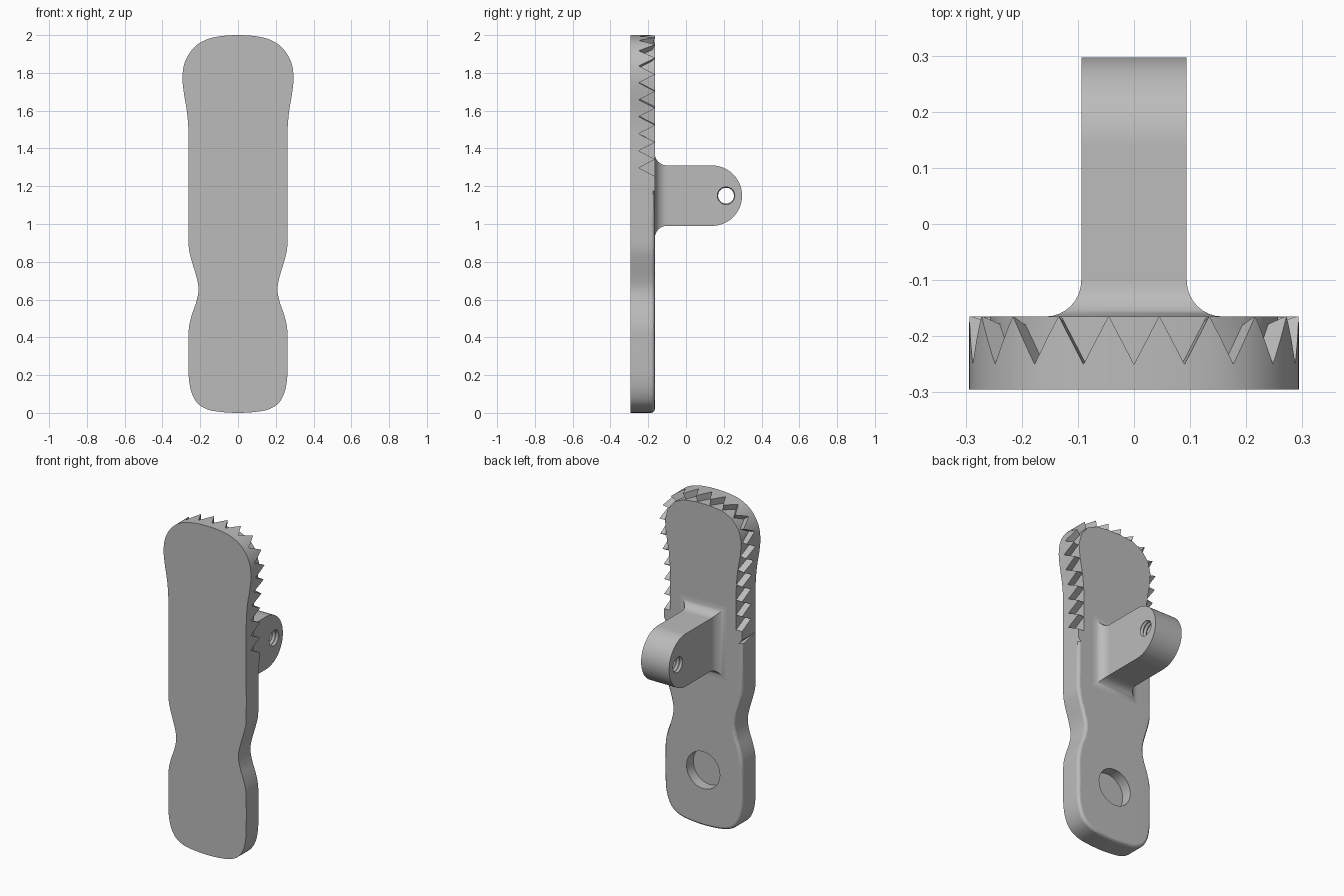
import bpy, bmesh, math
from mathutils import Vector

if "Cube" in bpy.data.objects:
    bpy.data.objects.remove(bpy.data.objects["Cube"], do_unlink=True)

FRONT, BACK = -0.295, -0.165

grey = bpy.data.materials.new("plain grey")
grey.use_nodes = True
grey.diffuse_color = (0.5, 0.5, 0.5, 1)
grey.node_tree.nodes["Principled BSDF"].inputs["Base Color"].default_value = (0.5, 0.5, 0.5, 1)


def make(name, bm):
    bmesh.ops.recalc_face_normals(bm, faces=bm.faces)
    mesh = bpy.data.meshes.new(name)
    bm.to_mesh(mesh)
    bm.free()
    mesh.materials.append(grey)
    ob = bpy.data.objects.new(name, mesh)
    bpy.context.collection.objects.link(ob)
    return ob


def activate(ob):
    bpy.ops.object.select_all(action='DESELECT')
    ob.select_set(True)
    bpy.context.view_layer.objects.active = ob


def loft(rings, capped=True):
    """Skin a list of equal-length closed rings."""
    bm = bmesh.new()
    rows = [[bm.verts.new(p) for p in ring] for ring in rings]
    for a, b in zip(rows, rows[1:]):
        for i in range(len(a)):
            j = (i + 1) % len(a)
            bm.faces.new((a[i], a[j], b[j], b[i]))
    if capped:
        bm.faces.new(rows[0])
        bm.faces.new(rows[-1])
    return bm


def cut(target, cutter):
    cutter.hide_render = True
    activate(target)
    mod = target.modifiers.new("cut", 'BOOLEAN')
    mod.operation, mod.solver, mod.object = 'DIFFERENCE', 'EXACT', cutter
    bpy.ops.object.modifier_apply(modifier=mod.name)
    bpy.data.objects.remove(cutter, do_unlink=True)


def finish(ob):
    activate(ob)
    bpy.ops.object.shade_smooth_by_angle(angle=math.radians(30))
    mod = ob.modifiers.new("clean shading", 'WEIGHTED_NORMAL')
    mod.keep_sharp = True


def spline(points, steps):
    """Closed smooth curve through the points."""
    out, n = [], len(points)
    for i in range(n):
        a, b, c, d = (Vector(points[(i + k) % n]) for k in (-1, 0, 1, 2))
        for s in range(steps):
            t = s / steps
            out.append(0.5 * (2 * b + (c - a) * t + (2 * a - 5 * b + 4 * c - d) * t * t
                              + (3 * b - a - 3 * c + d) * t ** 3))
    return out


# Plate outline: right half from bottom to top, then mirrored
half = [(0, 0), (.09, .005), (.16, .018), (.213, .05), (.245, .105), (.26, .18), (.262, .27),
        (.262, .36), (.26, .45), (.244, .52), (.22, .59), (.209, .655), (.22, .72), (.244, .80),
        (.26, .87), (.262, .96), (.262, 1.08), (.262, 1.2), (.262, 1.32), (.262, 1.42),
        (.263, 1.51), (.271, 1.6), (.286, 1.69), (.294, 1.77), (.285, 1.845), (.253, 1.91),
        (.2, 1.96), (.12, 1.99), (0, 2)]
STEPS = 5
outline = spline(half + [(-x, z) for x, z in half[-2:0:-1]], STEPS)

# Plate with rounded front rim, and rounded back rim below the teeth
bm = loft([[(p.x, y, p.y) for p in outline] for y in (FRONT, BACK)])


def rim(y, top):
    return [e for e in bm.edges if all(abs(v.co.y - y) < 1e-4 and v.co.z < top for v in e.verts)]


for y, top, size in ((FRONT, 3, .015), (BACK, 1.19, .02)):
    bmesh.ops.bevel(bm, geom=rim(y, top), offset=size, segments=3, profile=0.5,
                    affect='EDGES', clamp_overlap=False)
plate = make("plate", bm)

# V notches along the upper back rim, evenly spaced from the top centre
edge = outline[:(len(half) - 1) * STEPS + 1][::-1]
spans = [(a, b) for a, b in zip(edge, edge[1:])]
pitch = sum((b - a).length for a, b in spans if b.y > 1.285) / 10


def walk(distance):
    for a, b in spans:
        length = (b - a).length
        if distance <= length:
            return a.lerp(b, distance / length), (b - a).normalized()
        distance -= length


def notch(point, tangent):
    outward = Vector((-tangent.y, tangent.x))
    apex, mouth = -0.25, BACK + 0.012
    wide = 0.49 * pitch * (mouth - apex) / (BACK - apex)
    rings = []
    for depth in (-0.04, 0.03):
        c = point + outward * depth
        l, r = c - tangent * wide, c + tangent * wide
        rings.append([(c.x, apex, c.y), (l.x, mouth, l.y), (r.x, mouth, r.y)])
    return make("notch_cutter", loft(rings))


for i in range(11):
    p, t = walk(i * pitch)
    if i == 0:
        t = Vector((1, 0))
    cut(plate, notch(p, t))
    if i:
        cut(plate, notch(Vector((-p.x, p.y)), Vector((t.x, -t.y))))


# Round recess in the lower back
def circle(radius, count=48):
    return [(radius * math.cos(2 * math.pi * k / count), radius * math.sin(2 * math.pi * k / count))
            for k in range(count)]


cut(plate, make("recess_cutter", loft([[(u, y, .34 + v) for u, v in circle(.112)]
                                       for y in (BACK - .065, BACK + .05)])))
finish(plate)

# Mounting arm with rounded end
HW, HH, MID, R = .094, .16, 1.15, .064
end = [(HH * math.sin(a) + .137, MID - HH * math.cos(a))
       for a in (math.pi * k / 32 for k in range(33))]
side = [(BACK - .01, MID - HH)] + end + [(BACK - .01, MID + HH)]
arm = make("mounting_arm", loft([[(x, y, z) for y, z in side] for x in (-HW, HW)]))

# Threaded cross hole through the arm
turns = [(-.111 + .0111 * k, .042 if k % 2 else .05) for k in range(21)]
cut(arm, make("hole_cutter", loft([[(x, .212 + u, MID + v) for u, v in circle(r, 32)]
                                   for x, r in turns])))
finish(arm)

# Curved flare where the arm meets the plate
rings = []
for k in range(9):
    a = math.pi / 2 * k / 8
    g, y = R * (1 - math.sin(a)), BACK + R * (1 - math.cos(a))
    rings.append([(sx * (HW + g), y, MID + sz * (HH + g))
                  for sx, sz in ((-1, -1), (1, -1), (1, 1), (-1, 1))])
finish(make("arm_flare", loft(rings, capped=False)))
